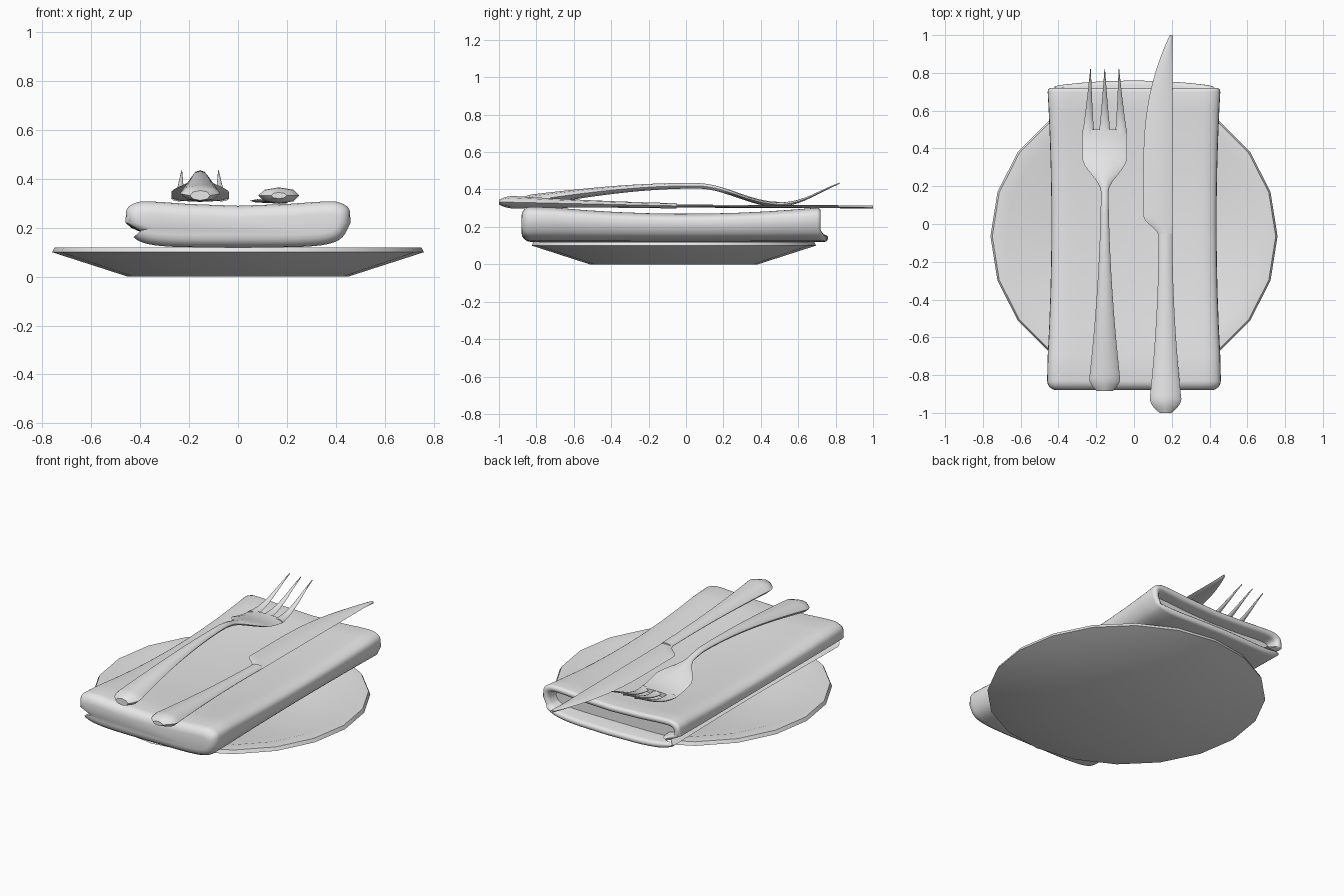
import bpy, bmesh
from math import sin, cos, pi, radians, copysign

cube = bpy.data.objects.get("Cube")
if cube:
    bpy.data.objects.remove(cube, do_unlink=True)

SHADE = (0.8, 0.8, 0.8, 1)
grey = bpy.data.materials.new("light grey")
grey.use_nodes = True
grey.diffuse_color = SHADE
grey.node_tree.nodes["Principled BSDF"].inputs["Base Color"].default_value = SHADE


def loft(name, rings, angle=45):
    """Skin a list of equal-length point rings and cap both ends."""
    bm = bmesh.new()
    loops = [[bm.verts.new(point) for point in ring] for ring in rings]
    for near, far in zip(loops, loops[1:]):
        for i in range(len(near)):
            bm.faces.new((near[i - 1], near[i], far[i], far[i - 1]))
    bm.faces.new(loops[0])
    bm.faces.new(loops[-1])
    bmesh.ops.recalc_face_normals(bm, faces=bm.faces)
    mesh = bpy.data.meshes.new(name)
    bm.to_mesh(mesh)
    bm.free()
    mesh.materials.append(grey)
    ob = bpy.data.objects.new(name, mesh)
    bpy.context.collection.objects.link(ob)
    bpy.ops.object.select_all(action='DESELECT')
    ob.select_set(True)
    bpy.context.view_layer.objects.active = ob
    bpy.ops.object.shade_smooth_by_angle(angle=radians(angle))


def circle(count):
    return [2 * pi * i / count for i in range(count)]


def spread(start, end, count):
    """Evenly spaced values including both ends."""
    return [start + (end - start) * i / (count - 1) for i in range(count)]


def smoothstep(start, end, value):
    t = min(1, max(0, (value - start) / (end - start)))
    return t * t * (3 - 2 * t)


def oval(x, y, z, half_width, half_height):
    """Eight-sided oval section standing across y."""
    return [(x + half_width * cos(a), y, z + half_height * sin(a)) for a in circle(8)]


# Plate: twenty-sided shallow dish (radius, height)
plate_profile = [(0.45, 0), (0.76, 0.1), (0.75, 0.12), (0.68, 0.12), (0.45, 0.05)]
loft("plate", [[(r * cos(a), r * sin(a) - 0.065, z) for a in circle(20)]
               for r, z in plate_profile], 30)


# Napkin: thick rounded fold with a slit along one side
def rounded(value):
    return copysign(abs(value) ** 0.4, value)


def napkin_ring(y, inset):
    sag = max(0, 1 - (y / 0.75) ** 2)
    ring = []
    for i, a in enumerate(circle(48)):
        x = (0.46 - inset) * rounded(cos(a))
        z = (0.1 - inset) * rounded(sin(a))
        # top dips along the middle, sides tuck in underneath
        if z > 0:
            z -= 0.03 * max(0, 1 - (x / 0.4) ** 2)
        else:
            x *= 1 + z
        if i == 25:
            x += 0.06
        # whole fold sags at mid length, lower layer pokes out at the back
        height = (z + 0.1) * (1 - 0.2 * sag)
        poke = 0.04 * (1 - (x / 0.5) ** 2) if y > 0.69 and z < -0.05 else 0
        ring.append((x * (1 - 0.05 * sag), y + poke, 0.12 + height))
    return ring


front_end = [napkin_ring(-0.83 - 0.05 * cos(a), 0.05 * (1 - sin(a))) for a in spread(0, pi / 2, 5)]
body = [napkin_ring(y, 0) for y in spread(-0.7, 0.6, 9)]
back_lip = [napkin_ring(0.7 + 0.02 * sin(a), 0.02 * (1 - cos(a))) for a in spread(0, pi, 7)]
hollow = [napkin_ring(0.65, 0.045)]
loft("napkin", front_end + body + back_lip + hollow, 50)

# Fork: arched handle flowing into a dished head
FORK_X = -0.155


def fork_height(y):
    if y < 0.05:
        return 0.33 + 0.09 * sin(pi * (y + 0.9) / 1.9)
    wave = 1 + cos(pi * (y - 0.05) / 0.45)
    return 0.32 + (0.05 if y < 0.5 else 0.07) * wave


def fork_ring(y):
    taper = max(0, (0.2 - y) / 1.05)
    end = min(1, ((y + 0.9) / 0.07) ** 0.5)
    width = (0.02 + 0.065 * taper ** 1.8) * end
    thickness = 0.008 + 0.3 * width
    width += 0.098 * smoothstep(0.17, 0.35, y)
    return oval(FORK_X, y, fork_height(y), width, thickness)


loft("fork_body", [fork_ring(y) for y in spread(-0.885, 0.5, 60)])

# Fork tines: tapered, curving upward
for side, label in ((-1, "outer"), (0, "middle"), (1, "inner")):
    rings = []
    for t in spread(0, 1, 10):
        y = 0.48 + 0.34 * t
        size = 1 - 0.95 * t ** 0.8
        x = FORK_X + side * (0.087 - 0.012 * t)
        rings.append(oval(x, y, fork_height(y), 0.032 * size, 0.003 + 0.01 * size))
    loft("fork_tine_" + label, rings)


# Knife handle: blunt end narrowing towards the blade
def handle_ring(y):
    t = min(1, max(0, (y + 0.93) / 0.9))
    end = min(1, ((y + 1.01) / 0.07) ** 0.5)
    width = (0.036 + 0.048 * (1 - t) ** 2) * end
    return oval(0.167, y, 0.332 - 0.02 * t, width, 0.4 * width)


loft("knife_handle", [handle_ring(y) for y in spread(-1, -0.05, 40)])


# Knife blade: straight back, stepped heel and curved edge
def blade_ring(y):
    back = 0.203
    curve = max(0, (y - 0.3) / 0.7) ** 2.4
    edge = 0.13 - 0.08 * smoothstep(-0.06, 0.04, y) + 0.14 * curve
    return oval((edge + back) / 2, y, 0.311 - 0.004 * y, (back - edge) / 2, 0.008)


loft("knife_blade", [blade_ring(y) for y in spread(-0.06, 1, 54)])
